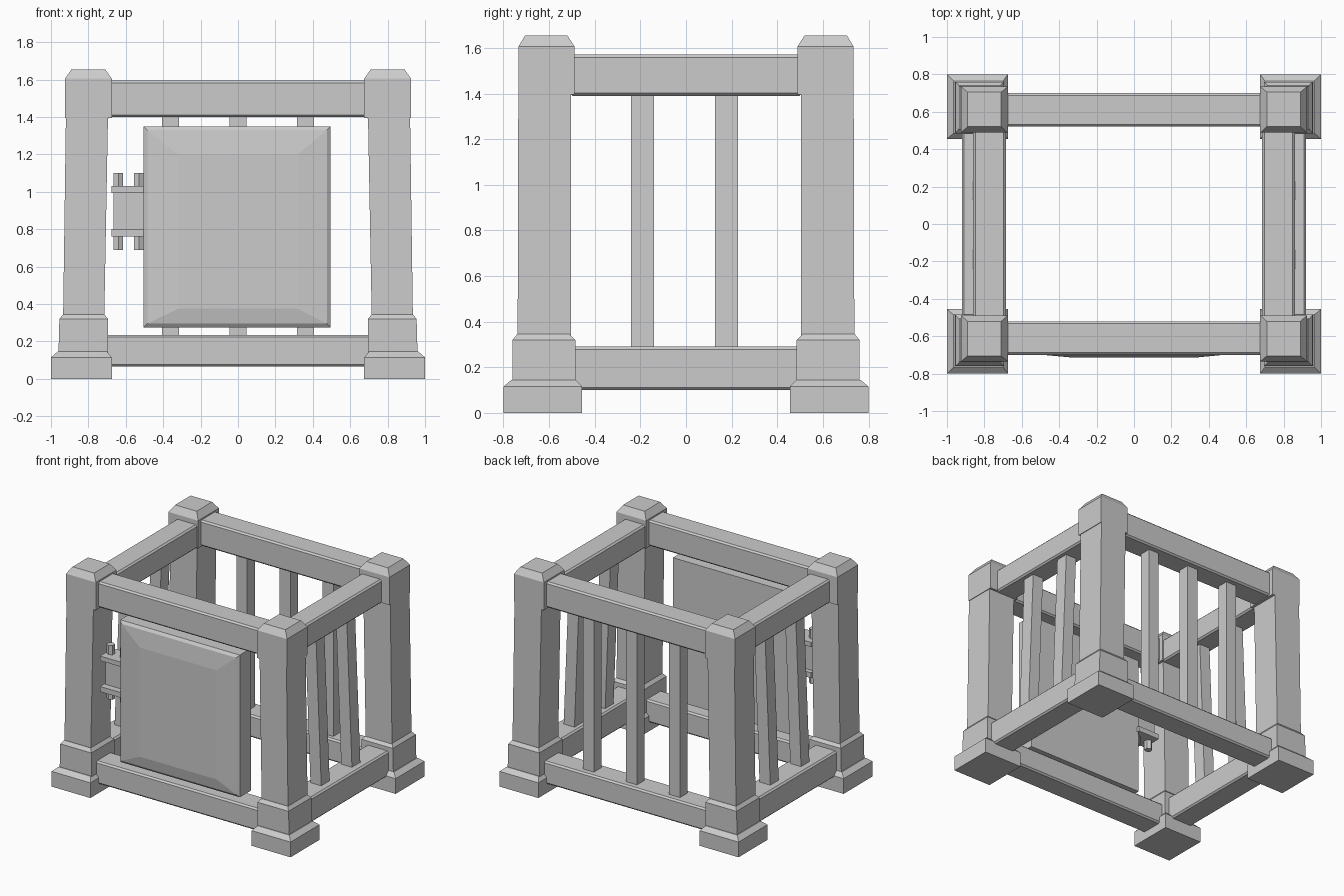
import bpy, bmesh

if "Cube" in bpy.data.objects:
    bpy.data.objects.remove(bpy.data.objects["Cube"])

def loft(name, rings):
    """Stack of rectangular rings; each is four corner points."""
    bm = bmesh.new()
    rows = [[bm.verts.new(p) for p in r] for r in rings]
    bm.faces.new(rows[0])
    bm.faces.new(rows[-1])
    for a, b in zip(rows, rows[1:]):
        for i in range(4):
            j = (i + 1) % 4
            bm.faces.new((a[i], a[j], b[j], b[i]))
    bmesh.ops.recalc_face_normals(bm, faces=bm.faces)
    me = bpy.data.meshes.new(name)
    bm.to_mesh(me)
    bm.free()
    ob = bpy.data.objects.new(name, me)
    bpy.context.collection.objects.link(ob)
    return ob

def ring_z(x0, x1, y0, y1, z):
    return [(x0, y0, z), (x1, y0, z), (x1, y1, z), (x0, y1, z)]

def ring_y(x0, x1, z0, z1, y):
    return [(x0, y, z0), (x1, y, z0), (x1, y, z1), (x0, y, z1)]

def box(name, x0, x1, y0, y1, z0, z1, bevel=0):
    ob = loft(name, [ring_z(x0, x1, y0, y1, z0), ring_z(x0, x1, y0, y1, z1)])
    if bevel:
        m = ob.modifiers.new("chamfer", 'BEVEL')
        m.width = bevel
        m.segments = 1
    return ob

# Corner posts: (inner x, outer x, inner y, outer y, z)
foot = [(.675, 1.0, .455, .80, 0), (.675, 1.0, .455, .80, .115),
        (.70, .965, .485, .765, .145)]
plinth = [(.695, .96, .485, .76, .13), (.695, .955, .485, .76, .32),
          (.715, .935, .51, .74, .345)]
shaft = [(.715, .935, .505, .738, .33), (.695, .92, .505, .735, 1.41)]
cap = [(.675, .925, .488, .735, 1.395), (.675, .925, .488, .735, 1.605),
       (.71, .89, .52, .705, 1.655)]
for sx, side in ((-1, "left"), (1, "right")):
    for sy, end in ((-1, "front"), (1, "back")):
        for part, prof in (("foot", foot), ("plinth", plinth),
                           ("post", shaft), ("cap", cap)):
            loft(f"{end}_{side}_{part}",
                 [ring_z(sx * a, sx * b, sy * c, sy * d, z) for a, b, c, d, z in prof])

# Front and back rails
for sy, end in ((-1, "front"), (1, "back")):
    y0, y1 = sorted((sy * .52, sy * .70))
    box(f"{end}_top_rail", -.70, .70, y0, y1, 1.40, 1.595, .012)
    box(f"{end}_bottom_rail", -.73, .73, y0, y1, .065, .235, .012)

# Side rails and side bars, leaning slightly inward
for sx, side in ((-1, "left"), (1, "right")):
    x0, x1 = sorted((sx * .685, sx * .86))
    box(f"{side}_top_rail", x0, x1, -.51, .51, 1.39, 1.57, .012)
    x0, x1 = sorted((sx * .735, sx * .92))
    box(f"{side}_bottom_rail", x0, x1, -.51, .51, .10, .29, .012)
    for i, y in enumerate((-.19, .177)):
        loft(f"{side}_bar_{i + 1}",
             [ring_z(sx * c - .045, sx * c + .045, y - .05, y + .05, z)
              for c, z in ((.82, .27), (.775, 1.41))])

# Back bars
for i, x in enumerate((-.36, 0, .36)):
    box(f"back_bar_{i + 1}", x - .045, x + .045, .56, .65, .215, 1.42)

# Door slab with chamfered rim and shallow raised panel
loft("door", [ring_y(-.505, .495, .275, 1.35, -.55),
              ring_y(-.505, .495, .275, 1.35, -.685),
              ring_y(-.485, .475, .295, 1.33, -.70),
              ring_y(-.32, .32, .375, 1.20, -.715)])

# Hinge: plate, two flanges and two hexagonal pins
box("hinge_plate", -.665, -.49, -.635, -.565, .78, 1.01)
box("hinge_upper_flange", -.675, -.49, -.685, -.53, .995, 1.03)
box("hinge_lower_flange", -.675, -.49, -.685, -.53, .76, .80)
for i, x in enumerate((-.64, -.53)):
    bpy.ops.mesh.primitive_cylinder_add(vertices=6, radius=.029, depth=.41,
                                        location=(x, -.605, .895))
    bpy.context.object.name = f"hinge_pin_{i + 1}"
